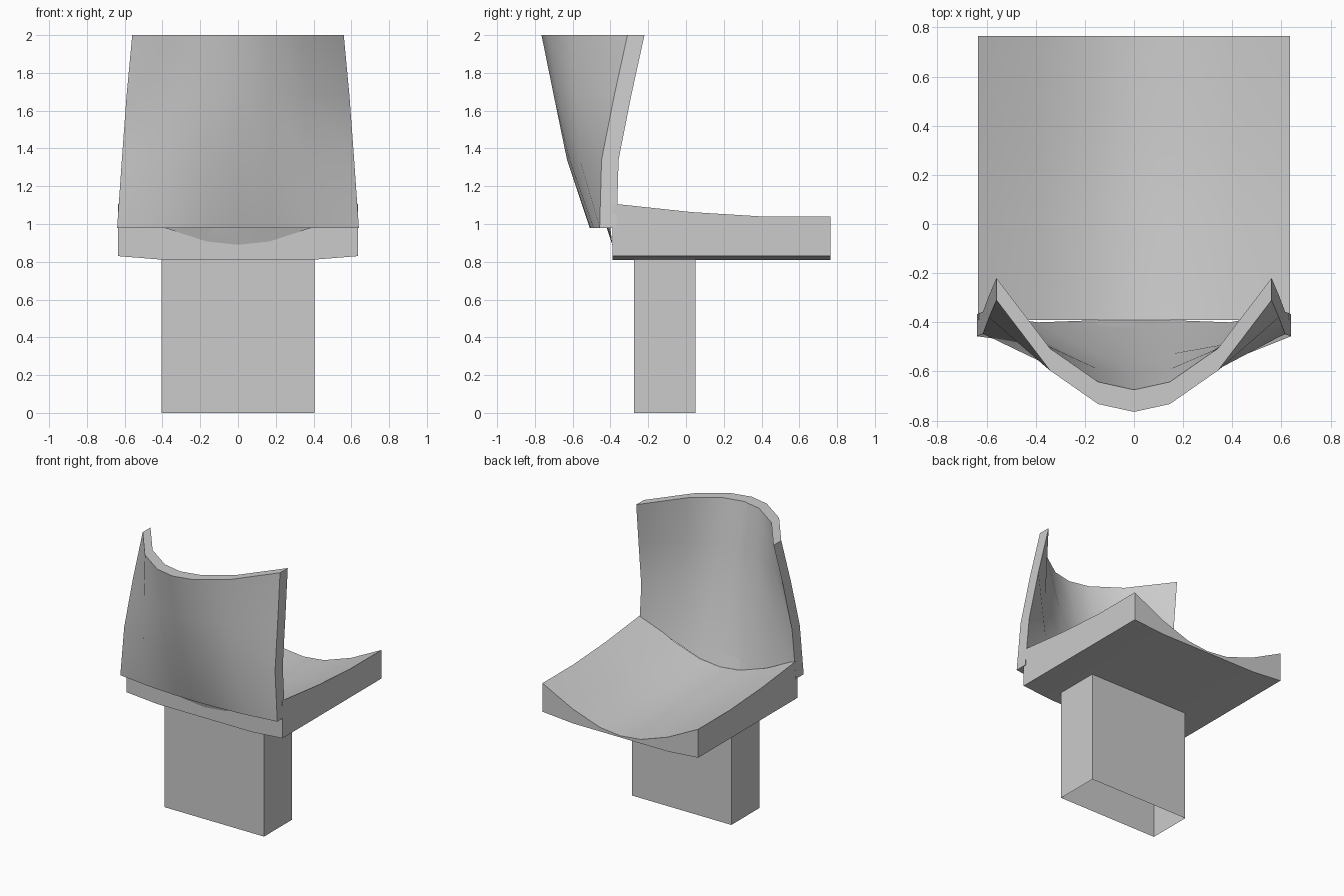
import bpy, bmesh, math

if "Cube" in bpy.data.objects:
    bpy.data.objects.remove(bpy.data.objects["Cube"])

# column positions across the half width, and how far each curves up (0 centre, 1 edge)
COLS = [-1, -0.61, -0.26, 0, 0.26, 0.61, 1]
CURVE = {1: 1.0, 0.61: 0.37, 0.26: 0.07, 0: 0.0}
SEAT_CURVE = {1: 1.0, 0.61: 0.43, 0.26: 0.08, 0: 0.0}


def lerp(a, b, t):
    return a + (b - a) * t


def loft(name, sections, caps=True, smooth=True):
    """Skin a list of closed sections, capping the first and last."""
    bm = bmesh.new()
    rings = [[bm.verts.new(p) for p in s] for s in sections]
    n = len(rings[0])
    for a, b in zip(rings, rings[1:]):
        for i in range(n):
            j = (i + 1) % n
            bm.faces.new((a[i], a[j], b[j], b[i]))
    if caps:
        bm.faces.new(rings[0])
        bm.faces.new(rings[-1])
    bmesh.ops.remove_doubles(bm, verts=bm.verts, dist=0.0005)
    bmesh.ops.recalc_face_normals(bm, faces=bm.faces)
    mesh = bpy.data.meshes.new(name)
    bm.to_mesh(mesh)
    bm.free()
    obj = bpy.data.objects.new(name, mesh)
    bpy.context.collection.objects.link(obj)
    if smooth:
        bpy.ops.object.select_all(action='DESELECT')
        obj.select_set(True)
        bpy.context.view_layer.objects.active = obj
        bpy.ops.object.shade_smooth_by_angle(angle=math.radians(30))
    return obj


# pedestal: open tube under the seat
foot = [(-0.405, -0.275), (0.405, -0.275), (0.405, 0.05), (-0.405, 0.05)]
loft("pedestal", [[(x, y, z) for x, y in foot] for z in (0, 0.812)],
     caps=False, smooth=False)

# seat: dished slab, raised a little towards the backrest
seat = []
for y, edge_z in [(-0.39, 1.108), (0.03, 1.063), (0.4, 1.04), (0.765, 1.04)]:
    top = [(c * 0.635, y, edge_z - 0.218 * (1 - SEAT_CURVE[abs(c)])) for c in COLS]
    bottom = [(c * 0.635, y, 0.83 if abs(c) == 1 else 0.81) for c in reversed(COLS)]
    seat.append(top + bottom)
loft("seat", seat)

# backrest rows: height, half width, centre y, edge y of the rear surface
ROWS = [(2.0, 0.56, -0.765, -0.31), (1.68, 0.59, -0.70, -0.38),
        (1.34, 0.615, -0.63, -0.447), (0.98, 0.64, -0.51, -0.457)]
back = []
for c in COLS:
    t = CURVE[abs(c)]
    rear = [(c * w, lerp(yc, ye, t), z) for z, w, yc, ye in ROWS]
    front = [(x, y + 0.09, z) for x, y, z in rear[:3]]
    seat_z = min(0.98, 0.89 + 0.218 * SEAT_CURVE[abs(c)])
    # the front surface runs on down below the rear edge to meet the seat
    under = (c * 0.64, lerp(-0.42, -0.367, t), 0.98)
    hem = (c * 0.64, lerp(under[1] + 0.03, under[1], (seat_z - 0.89) / 0.09), seat_z)
    back.append(rear + [under, hem] + front[::-1])
loft("backrest", back)
